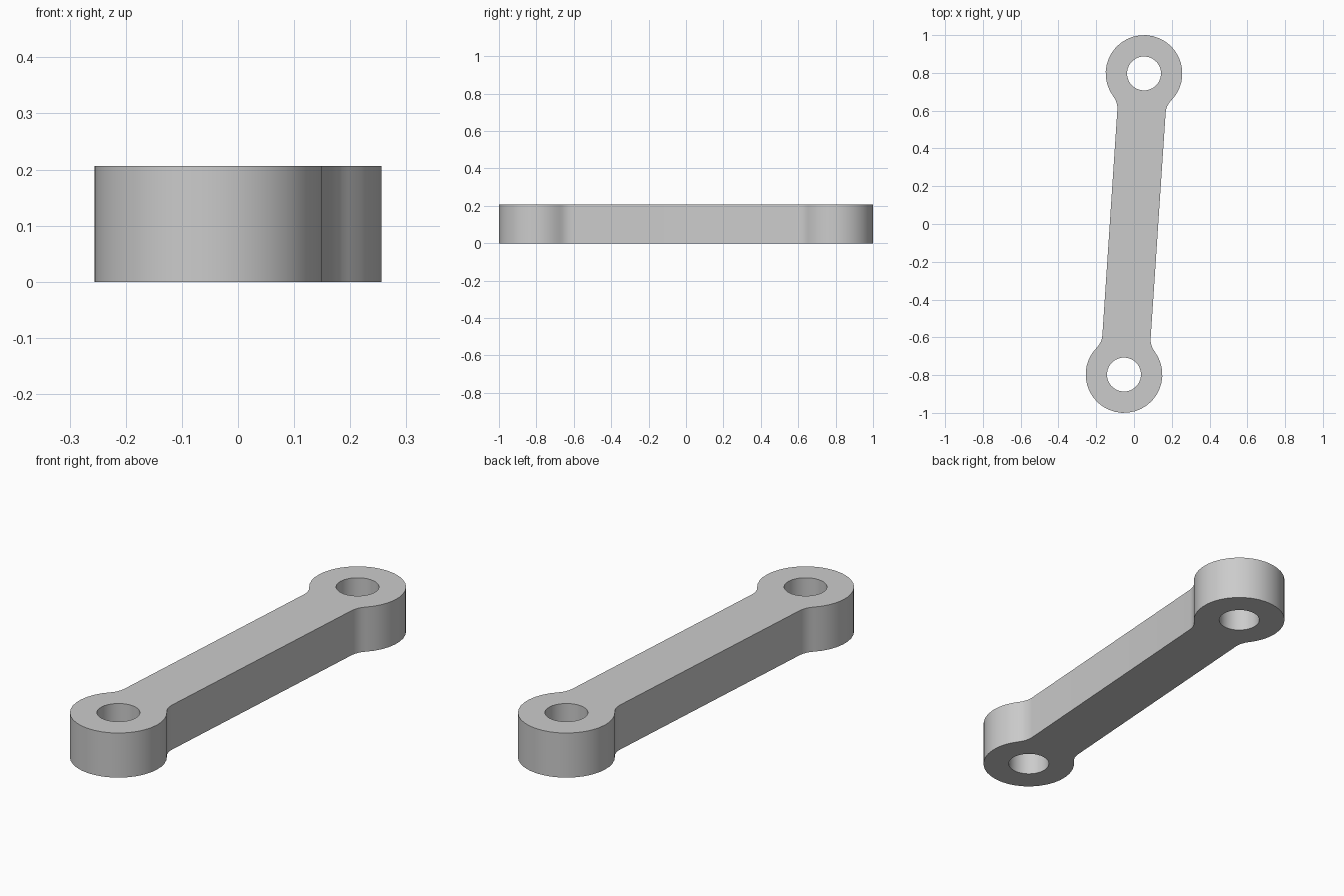
import bpy
import bmesh
from math import atan2, cos, sin, sqrt, pi, radians
from mathutils import Matrix, Vector

if "Cube" in bpy.data.objects:
    bpy.data.objects.remove(bpy.data.objects["Cube"])

HEIGHT = 0.206
BOSS_R = 0.203
HOLE_R = 0.09
HALF_BAR = 0.128
FILLET_R = 0.1
CENTRE = Vector((0.053, 0.797))
SPACING = CENTRE.length


def arc(cx, cy, radius, start, end, steps):
    return [Vector((cx + radius * cos(start + (end - start) * i / steps),
                    cy + radius * sin(start + (end - start) * i / steps), 0))
            for i in range(steps + 1)]


# Half outline: right fillet, far boss, left fillet
fx = HALF_BAR + FILLET_R
fy = sqrt((BOSS_R + FILLET_R) ** 2 - fx ** 2)
angle = atan2(-fy, fx)
fillet = arc(fx, SPACING - fy, FILLET_R, pi, pi + angle, 0 + 4)
# The fillet runs from the bar to the point where it touches the boss
fillet = arc(fx, SPACING - fy, FILLET_R, pi, pi + angle, 4)
boss = arc(0, SPACING, BOSS_R, angle, pi - angle, 26)
mirrored = [Vector((-p.x, p.y, 0)) for p in reversed(fillet)]
half = fillet[:-1] + boss + mirrored[1:]
outline = half + [-p for p in half]

# Outline and two bores filled as one flat face, then extruded
bm = bmesh.new()


def add_loop(points):
    verts = [bm.verts.new(p) for p in points]
    for a, b in zip(verts, verts[1:] + verts[:1]):
        bm.edges.new((a, b))


add_loop(outline)
for side in (1, -1):
    add_loop(arc(0, side * SPACING, HOLE_R, 0, 2 * pi, 32)[:-1])
bmesh.ops.triangle_fill(bm, use_beauty=True, edges=bm.edges[:],
                        normal=Vector((0, 0, 1)))
result = bmesh.ops.extrude_face_region(bm, geom=bm.faces[:])
top = [g for g in result["geom"] if isinstance(g, bmesh.types.BMVert)]
bmesh.ops.translate(bm, verts=top, vec=(0, 0, HEIGHT))
bmesh.ops.recalc_face_normals(bm, faces=bm.faces[:])
bm.transform(Matrix.Rotation(-atan2(CENTRE.x, CENTRE.y), 4, "Z"))

mesh = bpy.data.meshes.new("link_arm")
bm.to_mesh(mesh)
bm.free()
arm = bpy.data.objects.new("link_arm", mesh)
bpy.context.collection.objects.link(arm)

# Plain grey finish
grey = bpy.data.materials.new("light_grey")
grey.use_nodes = True
grey.diffuse_color = (0.6, 0.6, 0.6, 1)
grey.node_tree.nodes["Principled BSDF"].inputs["Base Color"].default_value = (0.6, 0.6, 0.6, 1)
mesh.materials.append(grey)

bpy.ops.object.select_all(action="DESELECT")
arm.select_set(True)
bpy.context.view_layer.objects.active = arm
bpy.ops.object.shade_smooth_by_angle(angle=radians(30))
